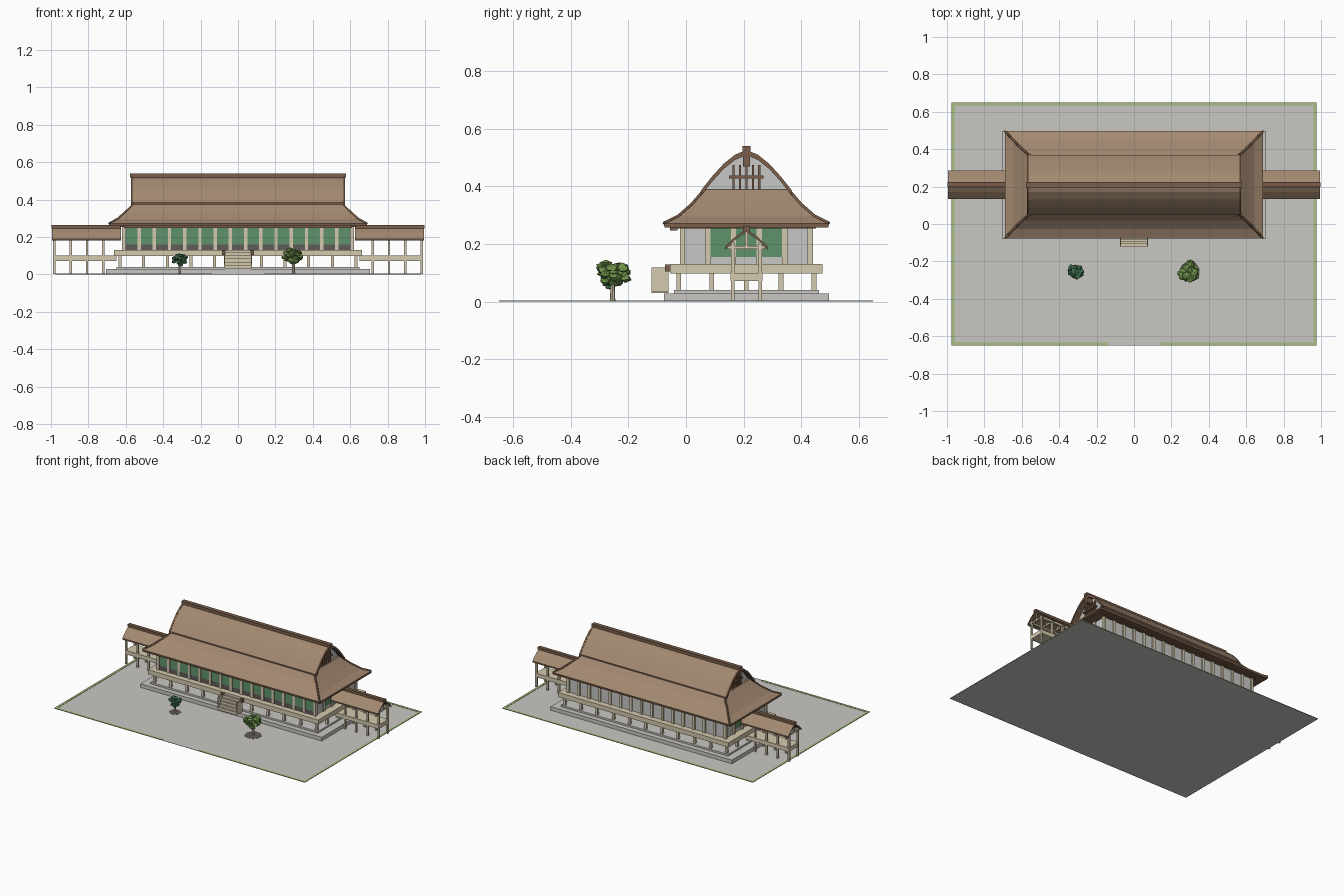
import bpy, bmesh, random
from mathutils import Vector

random.seed(4)
if "Cube" in bpy.data.objects:
    bpy.data.objects.remove(bpy.data.objects["Cube"])


def material(name, r, g, b):
    m = bpy.data.materials.new(name)
    m.use_nodes = True
    col = [(c / 255) ** 2.2 for c in (r, g, b)] + [1]
    m.diffuse_color = col
    m.node_tree.nodes["Principled BSDF"].inputs["Base Color"].default_value = col
    return m


ROOF = material("bark roof brown", 162, 136, 112)
TIMBER = material("dark timber", 122, 95, 76)
WOOD = material("pale wood", 212, 201, 172)
WALL = material("plaster grey", 198, 198, 196)
BLIND = material("blind green", 96, 145, 106)
STONE = material("gravel grey", 200, 198, 194)
GRASS = material("grass green", 165, 190, 125)
PINE = material("cool leaf green", 72, 122, 88)
LEAF = material("warm leaf green", 110, 145, 76)
DARK = material("charcoal", 96, 92, 90)

CY = 0.21  # centre line of the hall


def finish(name, bm, *mats):
    bmesh.ops.recalc_face_normals(bm, faces=bm.faces)
    me = bpy.data.meshes.new(name)
    bm.to_mesh(me)
    bm.free()
    for m in mats:
        me.materials.append(m)
    ob = bpy.data.objects.new(name, me)
    bpy.context.scene.collection.objects.link(ob)
    return ob


def boxes(name, mat, spans):
    """One object from (x0, x1, y0, y1, z0, z1) spans."""
    bm = bmesh.new()
    for x0, x1, y0, y1, z0, z1 in spans:
        for v in bmesh.ops.create_cube(bm, size=1)["verts"]:
            v.co = (x1 if v.co.x > 0 else x0, y1 if v.co.y > 0 else y0,
                    z1 if v.co.z > 0 else z0)
    return finish(name, bm, mat)


def hall(name, mat, hx, hy, z0, z1):
    return boxes(name, mat, [(-hx, hx, CY - hy, CY + hy, z0, z1)])


def post(x, y, r, z0, z1):
    return (x - r, x + r, y - r, y + r, z0, z1)


def spread(a, b, n):
    return [a + (b - a) * i / (n - 1) for i in range(n)]


def gable_slab(name, x0, x1, half, thick, mats):
    """Roof shell from a half profile of (offset, height), underside in the second material."""
    top = [(-y, z) for y, z in reversed(half)] + list(half[1:])
    bm = bmesh.new()
    rows = [[bm.verts.new((x, CY + y, z - d)) for y, z in top]
            for x, d in ((x0, 0), (x1, 0), (x1, thick), (x0, thick))]
    for k in range(4):
        a, b = rows[k], rows[(k + 1) % 4]
        for i in range(len(top) - 1):
            bm.faces.new((a[i], a[i + 1], b[i + 1], b[i])).material_index = int(k > 0)
    for i in (0, -1):
        bm.faces.new([r[i] for r in rows]).material_index = 1
    return finish(name, bm, *mats)


# Ground with a narrow grass border, open at the front entrance
GX, GY, RIM = 0.975, 0.65, 0.016
boxes("ground", STONE, [(-GX, GX, -GY, GY, 0, 0.002)])
rim = [(s * GX, s * (GX - RIM), -GY, GY, 0.001, 0.004) for s in (-1, 1)]
rim += [(-GX, GX, GY - RIM, GY, 0.001, 0.004)]
rim += [(s * 0.14, s * GX, -GY, RIM - GY, 0.001, 0.004) for s in (-1, 1)]
boxes("grass_border", GRASS, rim)

# Stone base in two steps
hall("stone_base_lower", STONE, 0.705, 0.287, 0, 0.028)
hall("stone_base_upper", STONE, 0.65, 0.252, 0.028, 0.04)

# Raised floor on short posts
hall("floor_deck", WOOD, 0.663, 0.265, 0.098, 0.13)
under = [post(x, CY + s * 0.235, 0.008, 0.04, 0.1)
         for x in spread(-0.63, 0.63, 11) for s in (-1, 1)]
under += [post(s * 0.63, y, 0.008, 0.04, 0.1) for y in spread(0.09, 0.33, 3) for s in (-1, 1)]
boxes("floor_posts", WOOD, under)

# Hall body, columns, blinds and lower panels
BX, BY, BAYS = 0.61, 0.222, 15
hall("hall_walls", WALL, BX, BY, 0.13, 0.268)
cols = [post(x, CY + s * BY, 0.009, 0.13, 0.262)
        for x in spread(-BX, BX, BAYS + 1) for s in (-1, 1)]
cols += [post(s * BX, y, 0.009, 0.13, 0.262)
         for y in spread(CY - BY, CY + BY, 6)[1:-1] for s in (-1, 1)]
boxes("hall_columns", WOOD, cols)
front = CY - BY
boxes("front_blinds", BLIND, [(0.01 - BX, BX - 0.01, front - 0.004, front, 0.16, 0.255)])
boxes("front_openings", DARK, [(0.01 - BX, BX - 0.01, front - 0.003, front, 0.13, 0.16)])
boxes("side_blinds", BLIND, [(s * BX, s * (BX + 0.004), 0.08, 0.335, 0.155, 0.258) for s in (-1, 1)])
hall("eave_beam", TIMBER, BX + 0.02, BY + 0.02, 0.254, 0.268)
boxes("front_raised_shutters", TIMBER, [(-BX, BX, -0.055, -0.03, 0.247, 0.258)])

# Front steps
N = 5
steps = []
for i in range(N):
    y = -0.06 - 0.012 * i
    steps.append((-0.07, 0.07, y - 0.012, y, 0.03, 0.118 - 0.017 * i))
boxes("front_steps", WOOD, steps)
boxes("step_sides", WOOD, [(s * 0.07, s * 0.076, -0.12, -0.06, 0.034, 0.118) for s in (-1, 1)])
boxes("step_newels", TIMBER, [post(s * 0.076, -0.064, 0.009, 0.105, 0.128) for s in (-1, 1)])

# Flared lower roof: rings of half width, half depth and height
rings = [(0.6, 0.2, 0.264), (0.69, 0.285, 0.258), (0.69, 0.287, 0.272), (0.645, 0.238, 0.296),
         (0.6, 0.192, 0.336), (0.545, 0.145, 0.39)]
bm = bmesh.new()
loops = [[bm.verts.new((sx * hx, CY + sy * hy, z))
          for sx, sy in ((-1, -1), (1, -1), (1, 1), (-1, 1))] for hx, hy, z in rings]
for k in range(len(loops) - 1):
    for i in range(4):
        j = (i + 1) % 4
        f = bm.faces.new((loops[k][i], loops[k][j], loops[k + 1][j], loops[k + 1][i]))
        f.material_index = int(k < 2)
bm.faces.new(loops[-1])
bm.faces.new(loops[0]).material_index = 1
finish("lower_roof", bm, ROOF, TIMBER)

# Hip ridges following the flare at each corner
cu = bpy.data.curves.new("hip_ridges", "CURVE")
cu.dimensions = "3D"
cu.bevel_depth = 0.006
cu.bevel_resolution = 0
cu.use_fill_caps = True
cu.materials.append(TIMBER)
for sx in (-1, 1):
    for sy in (-1, 1):
        sp = cu.splines.new("POLY")
        sp.points.add(3)
        for p, (hx, hy, z) in zip(sp.points, rings[2:]):
            p.co = (sx * hx, CY + sy * hy, z, 1)
bpy.context.scene.collection.objects.link(bpy.data.objects.new("hip_ridges", cu))

# Upper gabled roof, bargeboards and ridge
arch = [(0, 0.525), (0.04, 0.508), (0.08, 0.476), (0.12, 0.432), (0.158, 0.384)]
RX = 0.565
gable_slab("upper_roof", -RX, RX, arch, 0.012, (ROOF, TIMBER))
for s, side in ((-1, "right"), (1, "left")):
    gable_slab(side + "_bargeboard", s * (RX - 0.004), s * (RX + 0.008),
               [(y, z + 0.002) for y, z in arch], 0.018, (TIMBER, TIMBER))
    # Plaster gable wall with a timber lattice
    bm = bmesh.new()
    pts = [(-y, z) for y, z in reversed(arch)] + arch[1:]
    wall = bm.faces.new([bm.verts.new((s * 0.53, CY + y, z - 0.01)) for y, z in pts])
    finish(side + "_gable_wall", bm, WALL)
    bars = [(s * 0.53, s * 0.543, y - 0.004, y + 0.004, 0.385, 0.475) for y in spread(0.165, 0.255, 5)]
    bars.append((s * 0.53, s * 0.548, 0.15, 0.27, 0.428, 0.438))
    bars.append((s * 0.53, s * 0.57, CY - 0.012, CY + 0.012, 0.47, 0.52))
    boxes(side + "_gable_lattice", TIMBER, bars)
hall("main_ridge", TIMBER, 0.577, 0.014, 0.518, 0.54)

# Covered corridors on both sides
for s, side in ((-1, "right"), (1, "left")):
    def along(a, b, y0, y1, z0, z1):
        return (s * a, s * b, y0, y1, z0, z1)
    gable_slab(side + "_corridor_roof", s * 0.625, s * 0.995,
               [(0, 0.252), (0.04, 0.224), (0.075, 0.19)], 0.01, (ROOF, TIMBER))
    boxes(side + "_corridor_ridge", TIMBER, [along(0.625, 0.998, CY - 0.012, CY + 0.012, 0.246, 0.263)])
    rows = (CY - 0.048, CY + 0.048)
    xs = spread(0.72, 0.982, 4)
    parts = [post(s * x, y, 0.006, 0.002, 0.205) for x in xs for y in rows]
    parts += [along(0.63, 0.988, y - 0.007, y + 0.007, 0.183, 0.195) for y in rows]
    parts += [along(x - 0.005, x + 0.005, 0.145, 0.275, 0.183, 0.193) for x in xs]
    parts += [post(s * x, CY, 0.005, 0.19, 0.245) for x in xs]
    parts.append(along(0.65, 0.986, CY - 0.055, CY + 0.055, 0.072, 0.1))
    boxes(side + "_corridor_frame", WOOD, parts)


# Trees: a tapered trunk, tufted crown and a dark bed
def tree(name, x, y, z, r, high, mat):
    def at(dz):
        return Vector((x, y, dz))
    bm = bmesh.new()
    g = bmesh.ops.create_cone(bm, segments=8, radius1=r * 0.14, radius2=r * 0.08, depth=z, cap_ends=True)
    bmesh.ops.translate(bm, verts=g["verts"], vec=at(z / 2))
    finish(name + "_trunk", bm, WOOD)
    bm = bmesh.new()
    for i in range(34):
        d = Vector([random.gauss(0, 1) for k in "xyz"]).normalized() * random.uniform(0.4, 0.75)
        g = bmesh.ops.create_icosphere(bm, subdivisions=1, radius=r * 0.3)["verts"]
        for v in g:
            v.co = v.co * random.uniform(0.6, 1.4)
            v.co += d * r
            v.co.z *= high
            v.co += at(z)
    finish(name + "_crown", bm, mat)
    bm = bmesh.new()
    g = bmesh.ops.create_cone(bm, segments=20, radius1=r * 0.8, radius2=r * 0.8, depth=0.003, cap_ends=True)
    bmesh.ops.translate(bm, verts=g["verts"], vec=at(0.002))
    finish(name + "_bed", bm, DARK)


tree("small_tree", -0.312, -0.255, 0.078, 0.047, 0.8, PINE)
tree("large_tree", 0.297, -0.255, 0.1, 0.068, 0.72, LEAF)
